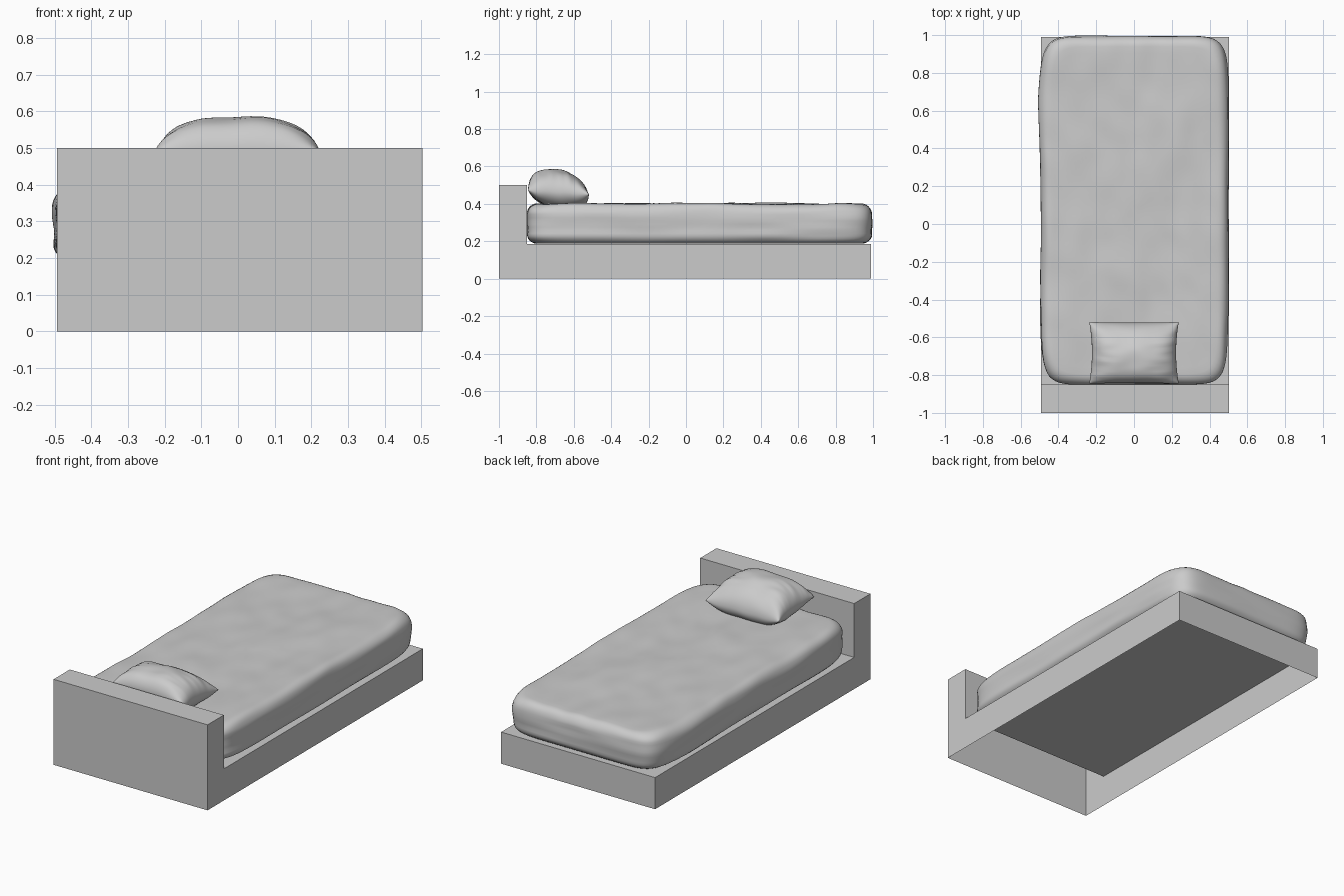
import bpy
import bmesh
from math import sin, pi
from mathutils import Vector, noise

cube = bpy.data.objects.get("Cube")
if cube:
    bpy.data.objects.remove(cube, do_unlink=True)

# One plain grey for the whole bed
grey = bpy.data.materials.new("plain_grey")
grey.use_nodes = True
colour = (0.6, 0.6, 0.6, 1)
grey.diffuse_color = colour
grey.node_tree.nodes["Principled BSDF"].inputs["Base Color"].default_value = colour


def finish(bm, name, smooth):
    bmesh.ops.remove_doubles(bm, verts=bm.verts, dist=1e-5)
    for face in bm.faces:
        face.smooth = smooth
    mesh = bpy.data.meshes.new(name)
    bm.to_mesh(mesh)
    bm.free()
    mesh.materials.append(grey)
    obj = bpy.data.objects.new(name, mesh)
    bpy.context.collection.objects.link(obj)
    return obj


def ripple(x, y, z):
    return noise.noise(Vector((x, y, z)))


# Bed frame: an L-shaped shell with the headboard, open underneath
def make_frame():
    profile = [(-1, 0), (-1, 0.5), (-0.85, 0.5), (-0.85, 0.185), (0.99, 0.185), (0.99, 0)]
    bm = bmesh.new()
    right, left = [[bm.verts.new((x, y, z)) for y, z in profile] for x in (-0.493, 0.503)]
    bm.faces.new(right)
    bm.faces.new(left[::-1])
    for i in range(len(profile) - 1):
        bm.faces.new((right[i], left[i], left[i + 1], right[i + 1]))
    bmesh.ops.recalc_face_normals(bm, faces=bm.faces)
    finish(bm, "bed_frame", False)


# Mattress: rounded rings stacked up the side, then drawn in over the top
def make_mattress():
    bottom, top, radius, half_x, half_y = 0.187, 0.4, 0.055, 0.496, 0.922
    steps = 40
    edge = [-1 + 2 * i / steps for i in range(steps)]
    square = ([(t, -1) for t in edge] + [(1, t) for t in edge]
              + [(-t, 1) for t in edge] + [(-1, -t) for t in edge])
    # Each ring is (inset, height, scale)
    rings = []
    for i in range(7):
        a = pi / 2 * i / 6
        rings.append((radius * (1 - sin(a)), bottom + radius * (1 - sin(pi / 2 - a)), 1))
    rings += [(0, bottom + radius + 0.1 * i / 6, 1) for i in range(1, 6)]
    for i in range(7):
        a = pi / 2 * i / 6
        rings.append((radius * (1 - sin(pi / 2 - a)), top - radius * (1 - sin(a)), 1))
    rings += [(radius, top, 1 - i / 24) for i in range(1, 24)]

    bm = bmesh.new()
    loops = []
    for inset, z, scale in rings:
        loop = []
        for u, v in square:
            s = scale * (abs(u) ** 10 + abs(v) ** 10) ** -0.1
            x, y = u * s * (half_x - inset), v * s * (half_y - inset)
            # Sagging sides with long creases, and soft dents on the top
            side = max(0, 1 - inset / radius)
            push = 1 + side * 0.014 * ripple(x * 3, y * 3, z * 22)
            bulge = -0.012 * side * max(0, 1 - abs(y - 0.58) / 0.35) if x < -0.4 else 0
            lift = max(0, (z - 0.3) / 0.1)
            dent = 0.010 * ripple(x * 3, y * 2.5, 4) + 0.005 * ripple(x * 9 + y * 4, y * 5 - x * 3, 9)
            loop.append(bm.verts.new((x * push + bulge + 0.003,
                                      y * (1 + (push - 1) * 0.4) + 0.072,
                                      z + lift * dent)))
        loops.append(loop)
    count = len(square)
    for low, high in zip(loops, loops[1:]):
        for i in range(count):
            j = (i + 1) % count
            bm.faces.new((low[i], low[j], high[j], high[i]))
    bm.faces.new(loops[0][::-1])
    bm.faces.new(loops[-1])
    finish(bm, "mattress", True)


# Pillow: two puffed sheets joined along a seam with pointed corners
def make_pillow():
    n = 40
    bm = bmesh.new()
    for sign in (1, -1):
        grid = []
        for i in range(n + 1):
            row = []
            for j in range(n + 1):
                u, v = sin(pi / 2 * (2 * i / n - 1)), sin(pi / 2 * (2 * j / n - 1))
                puff = max(0, (1 - abs(u) ** 3) * (1 - abs(v) ** 2.2)) ** 0.5
                x = 0.237 * u * (1 - 0.06 * (1 - v * v))
                y = -0.682 + 0.163 * v * (1 - 0.03 * (1 - u * u)) - 0.02 * puff * sign
                seam = 0.462 - 0.012 * v + 0.008 * ripple(u * 2, v * 2, 3)
                # Creases gather towards the two short ends
                crease = 0.014 * abs(u) ** 2 * puff * ripple(u * 2, v * 6, 7)
                if sign > 0:
                    z = seam + 0.122 * puff + crease
                else:
                    z = seam - 0.07 * min(1, 1.35 * puff)
                row.append(bm.verts.new((x, y, z)))
            grid.append(row)
        for i in range(n):
            for j in range(n):
                quad = (grid[i][j], grid[i + 1][j], grid[i + 1][j + 1], grid[i][j + 1])
                bm.faces.new(quad[::sign])
    finish(bm, "pillow", True)


make_frame()
make_mattress()
make_pillow()
